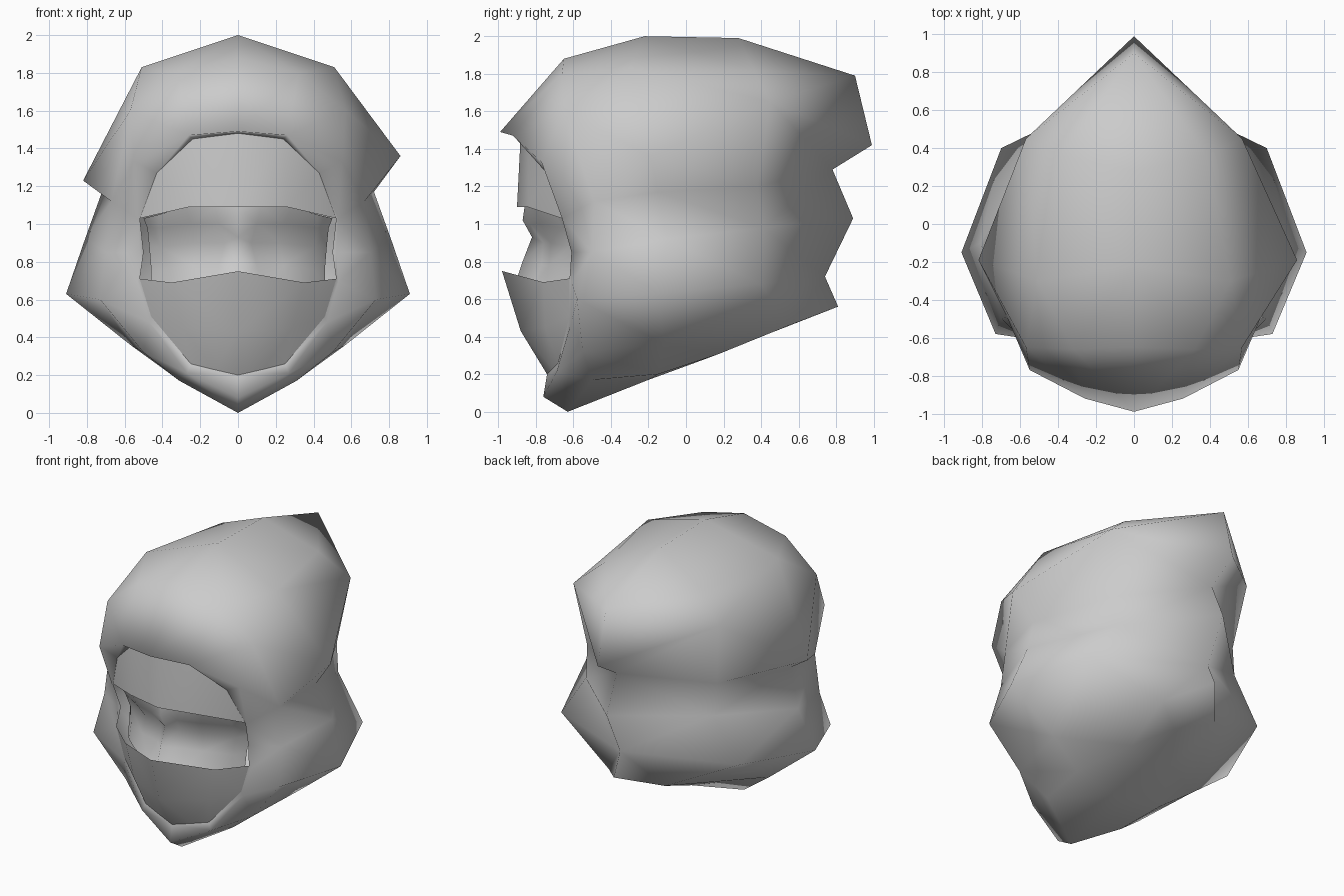
import bpy
import bmesh

cube = bpy.data.objects.get("Cube")
if cube:
    bpy.data.objects.remove(cube, do_unlink=True)


def make_material(name, value):
    mat = bpy.data.materials.new(name)
    mat.use_nodes = True
    color = (value, value, value, 1)
    mat.diffuse_color = color
    mat.node_tree.nodes["Principled BSDF"].inputs["Base Color"].default_value = color
    return mat


grey = make_material("plain grey", 0.6)


def mirrored_sheet(name, rows, adjust=None):
    """Skin a half grid of points, reflect it across x = 0 and weld the seam."""
    bm = bmesh.new()
    for side in (1, -1):
        grid = []
        for r, row in enumerate(rows):
            line = []
            for c, point in enumerate(row):
                x, y, z = point
                if adjust:
                    x, y, z = adjust(side, r, c, point)
                line.append(bm.verts.new((side * x, y, z)))
            grid.append(line)
        for upper, lower in zip(grid, grid[1:]):
            for c in range(len(upper) - 1):
                quad = [upper[c], lower[c], lower[c + 1], upper[c + 1]]
                bm.faces.new(quad if side > 0 else quad[::-1])
    bmesh.ops.remove_doubles(bm, verts=bm.verts, dist=0.001)
    bmesh.ops.triangulate(bm, faces=bm.faces, quad_method="SHORT_EDGE")
    bmesh.ops.recalc_face_normals(bm, faces=bm.faces)
    # open sheets must face the front
    if sum(f.normal.y * f.calc_area() for f in bm.faces) > 0:
        bmesh.ops.reverse_faces(bm, faces=bm.faces)
    mesh = bpy.data.meshes.new(name)
    bm.to_mesh(mesh)
    bm.free()
    mesh.materials.append(grey)
    obj = bpy.data.objects.new(name, mesh)
    bpy.context.collection.objects.link(obj)
    for poly in mesh.polygons:
        poly.use_smooth = True
    return obj


# Hood: each row runs from the face opening round to the back centre
crown = [
    [(0, -.99, 1.49), (0, -.65, 1.88), (0, -.22, 2), (0, .28, 1.99), (0, .9, 1.79)],
    [(.26, -.92, 1.47), (.32, -.66, 1.8), (.51, -.3, 1.83), (.38, .36, 1.82), (0, .9, 1.79)],
    [(.55, -.77, 1.33), (.57, -.65, 1.6), (.86, -.19, 1.36), (.57, .45, 1.65), (0, .99, 1.42)],
]
cowl = [
    [(.53, -.66, 1.03), (.67, -.49, 1.12), (.72, -.15, 1.17), (.51, .38, 1.2), (0, .78, 1.29)],
    [(.52, -.61, .85), (.7, -.5, .85), (.81, -.1, .92), (.5, .41, .98), (0, .89, 1.03)],
    [(.53, -.61, .69), (.73, -.58, .6), (.91, -.15, .63), (.7, .4, .68), (0, .74, .72)],
]
underside = [
    [(.47, -.61, .48), (.5, -.55, .32), (.57, -.12, .36), (.22, .55, .46), (0, .81, .56)],
    [(.27, -.69, .21), (.31, -.5, .17), (.35, -.15, .2), (.17, .18, .31), (0, .4, .4)],
    [(0, -.76, .08), (0, -.63, 0), (0, -.2, .17), (0, .1, .28), (0, .4, .4)],
]
hood_rows = crown + cowl + underside

# Outlines shared by the plates and the inner lip of the hood
band_edge = [(0, -.88, 1.48), (.24, -.84, 1.45), (.43, -.74, 1.27)]
mask_edge = [(.52, -.62, .71), (.46, -.62, .51), (.25, -.68, .26), (0, -.74, .2)]
lip = band_edge + [(.52, -.66, 1.03), (.5, -.6, .85)] + mask_edge
for row, point in zip(hood_rows, lip):
    row.insert(0, point)


def sag_right_fold(side, r, c, point):
    """The fold on the right hangs lower than the one on the left."""
    return (.82, -.19, 1.23) if side < 0 and (r, c) == (2, 3) else point


hood = mirrored_sheet("hood", hood_rows, sag_right_fold)
# the hood wraps right round, so settle its direction by the top faces
if sum(p.normal.z * p.area for p in hood.data.polygons if p.center.z > 1.7) < 0:
    hood.data.flip_normals()

# Forehead band
mirrored_sheet("forehead_band", [
    band_edge,
    [(0, -.9, 1.09), (.26, -.84, 1.09), (.52, -.66, 1.03)],
])

# Face strip with brow, eye sockets and nose bridge
mirrored_sheet("face", [
    [(0, -.86, 1.09), (.12, -.84, 1.09), (.28, -.8, 1.09), (.42, -.69, 1.05), (.5, -.62, 1.03)],
    [(0, -.87, 1.02), (.1, -.83, 1), (.25, -.78, 1), (.42, -.66, .98), (.48, -.58, .98)],
    [(0, -.82, .93), (.07, -.76, .9), (.22, -.72, .9), (.41, -.62, .88), (.47, -.54, .88)],
    [(0, -.87, .8), (.1, -.77, .78), (.24, -.73, .78), (.4, -.63, .76), (.46, -.56, .76)],
    [(0, -.91, .68), (.14, -.82, .66), (.28, -.75, .66), (.4, -.65, .66), (.46, -.58, .66)],
])

# Mask over nose and chin
mirrored_sheet("mask", [
    [(0, -.98, .75), (.35, -.76, .69), mask_edge[0]],
    [(0, -.88, .43), (.29, -.75, .45), mask_edge[1]],
    [mask_edge[3], (.13, -.71, .23), mask_edge[2]],
])
